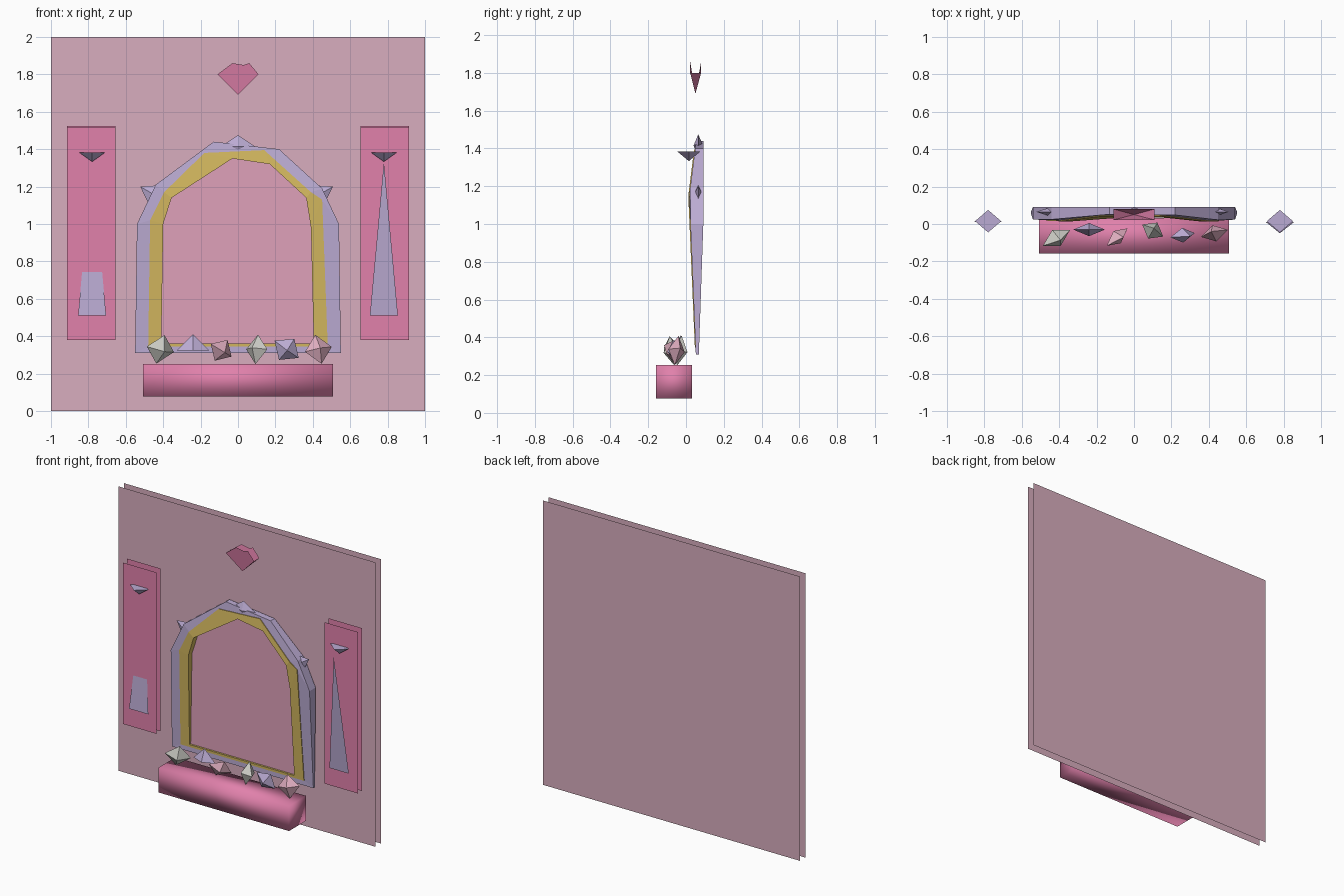
import bpy, bmesh, math
from mathutils import Vector, Euler

if "Cube" in bpy.data.objects:
    bpy.data.objects.remove(bpy.data.objects["Cube"])


def material(name, r, g, b):
    m = bpy.data.materials.new(name)
    m.diffuse_color = [(c / 255) ** 2.2 for c in (r, g, b)] + [1]
    m.use_nodes = True
    m.node_tree.nodes["Principled BSDF"].inputs["Base Color"].default_value = m.diffuse_color
    return m


WALL = material("dusty_pink", 215, 172, 189)
ROSE = material("rose", 222, 160, 184)
PINK = material("bright_pink", 224, 128, 170)
LILAC = material("lilac", 186, 170, 210)
GOLD = material("gold", 210, 182, 95)
PALE = material("pale_crystal", 205, 205, 198)
BLUSH = material("blush_crystal", 222, 172, 190)


def mesh(name, verts, faces, mat):
    me = bpy.data.meshes.new(name)
    me.from_pydata(verts, [], faces)
    me.validate()
    me.materials.append(mat)
    ob = bpy.data.objects.new(name, me)
    bpy.context.collection.objects.link(ob)
    return ob


def sheet(name, pts, y, mat):
    """Flat upright polygon from (x, z) points; y is a number or a function of z."""
    f = y if callable(y) else (lambda z: y)
    return mesh(name, [(x, f(z), z) for x, z in pts], [range(len(pts))], mat)


def rect(x0, x1, z0, z1):
    return [(x0, z0), (x1, z0), (x1, z1), (x0, z1)]


def crystal(name, loc, size, rot, mat, half=False):
    """Four-sided crystal; half gives a pyramid with a flat base."""
    sx, sy, sz = size
    v = [(sx, 0, 0), (0, sy, 0), (-sx, 0, 0), (0, -sy, 0), (0, 0, sz)]
    f = [(0, 1, 4), (1, 2, 4), (2, 3, 4), (3, 0, 4)]
    if half:
        f.append((3, 2, 1, 0))
    else:
        v.append((0, 0, -sz))
        f += [(1, 0, 5), (2, 1, 5), (3, 2, 5), (0, 3, 5)]
    r = Euler([math.radians(a) for a in rot]).to_matrix()
    ob = mesh(name, [r @ Vector(p) + Vector(loc) for p in v], f, mat)
    return ob


# Double wall sheet
for i, y in enumerate((0.10, 0.16)):
    sheet(f"wall_panel_{i}", rect(-1, 1, 0, 2), y, WALL)

# Side banners with their beam and lamp
for side, s in (("left", -1), ("right", 1)):
    for i, (y, top) in enumerate(((0.027, 1.515), (0.073, 1.525))):
        sheet(f"{side}_banner_{i}", rect(s * 0.785 - 0.13, s * 0.785 + 0.13, 0.38, top), y, PINK)
    sheet(f"{side}_beam", [(s * 0.78 - 0.075, 0.51), (s * 0.78 + 0.075, 0.51), (s * 0.78, 1.33)],
          lambda z: 0.01 - s * 0.073 * (z - 0.51), LILAC)
    crystal(f"{side}_lamp", (s * 0.78, 0.015, 1.383), (0.07, 0.06, 0.05), (180, 0, 0), LILAC, True)

# Arch rings
OUTER = [(-0.55, 0.31), (-0.54, 1.0), (-0.44, 1.21), (-0.13, 1.44),
         (0.22, 1.40), (0.45, 1.19), (0.54, 1.0), (0.55, 0.31)]
MIDDLE = [(-0.48, 0.345), (-0.47, 1.02), (-0.395, 1.17), (-0.18, 1.38),
          (0.14, 1.395), (0.39, 1.17), (0.45, 1.13), (0.48, 0.345)]
INNER = [(-0.41, 0.362), (-0.40, 1.0), (-0.355, 1.14), (-0.03, 1.35),
         (0.17, 1.32), (0.365, 1.14), (0.39, 0.98), (0.405, 0.362)]


def lean(base):
    """Front of the arch bulges forward around z = 1.15."""
    return lambda z: base - 0.035 * max(0, 1 - abs(z - 1.15) / (0.8 if z < 1.15 else 0.28))


def ring(name, outer, inner, front, back, mat):
    n = len(outer)
    v = [(x, front(z), z) for x, z in outer + inner]
    v += [(x, back(z), z) for x, z in outer + inner]
    f = []
    for i in range(n):
        j = (i + 1) % n
        f.append((i, j, n + j, n + i))
        f.append((j, i, 2 * n + i, 2 * n + j))
        f.append((n + i, n + j, 3 * n + j, 3 * n + i))
    return mesh(name, v, f, mat)


def back(z):
    return 0.068 + 0.024 * min(1, (z - 0.31) / 0.7)


ring("arch_frame", OUTER, MIDDLE, lean(0.052), back, LILAC)
ring("arch_trim", MIDDLE, INNER, lean(0.047), lambda z: 0.06, GOLD)
sheet("arch_infill", INNER, 0.06, ROSE)

# Crystals peeking out behind the arch
for name, x, z, tilt in (("top", 0, 1.415, 0), ("left", -0.445, 1.155, 30), ("right", 0.43, 1.155, -30)):
    crystal(f"arch_crystal_{name}", (x, 0.065, z), (0.09, 0.025, 0.06), (0, tilt, 0), LILAC)

# Hanging jewel: front and back plates joined by a pointed underside
plate = [(-0.11, 1.8), (-0.03, 1.86), (0.03, 1.85), (0.06, 1.86), (0.11, 1.8)]
v = [(x, y, z) for y in (0.022, 0.08) for x, z in plate] + [(0, 0.05, 1.69)]
mesh("top_jewel", v, [(0, 10, 4, 3, 2, 1), (5, 6, 7, 8, 9, 10), (0, 5, 10), (4, 10, 9)], PINK)

# Shelf, smooth shaded
bpy.ops.mesh.primitive_cube_add(size=1, location=(0, -0.063, 0.165))
shelf = bpy.context.object
shelf.name = "shelf"
shelf.scale = (1.015, 0.19, 0.175)
bpy.ops.object.transform_apply(location=False, rotation=False, scale=True)
shelf.data.materials.append(PINK)
shelf.data.polygons.foreach_set("use_smooth", [True] * 6)

# Row of crystals on the shelf
row = [(-0.415, -0.075, 0.33, (0.085, 0.05, 0.08), (15, 10, 30), PALE, False),
       (-0.24, -0.03, 0.325, (0.085, 0.035, 0.085), (0, 0, 0), LILAC, True),
       (-0.09, -0.07, 0.325, (0.08, 0.04, 0.065), (20, 25, 40), BLUSH, False),
       (0.10, -0.035, 0.33, (0.065, 0.05, 0.08), (-10, 0, -30), PALE, False),
       (0.26, -0.06, 0.33, (0.08, 0.04, 0.07), (10, 35, 10), LILAC, False),
       (0.43, -0.05, 0.33, (0.075, 0.045, 0.08), (-10, -10, 15), BLUSH, False)]
for i, (x, y, z, size, rot, mat, half) in enumerate(row):
    crystal(f"shelf_crystal_{i}", (x, y, z), size, rot, mat, half)
